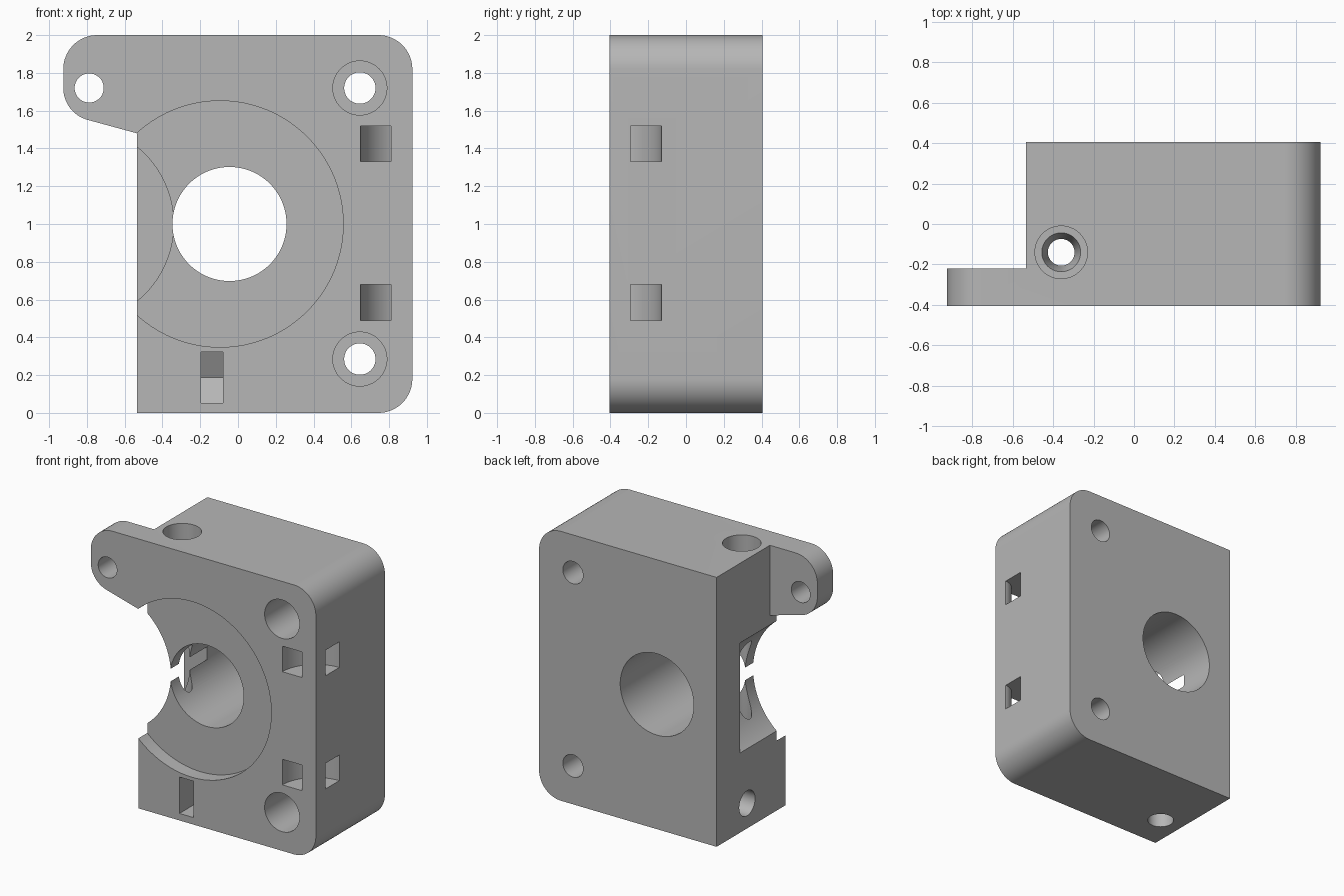
import bpy, bmesh
from math import sin, cos, radians, sqrt, tau

cube = bpy.data.objects.get("Cube")
if cube:
    bpy.data.objects.remove(cube, do_unlink=True)

grey = bpy.data.materials.new("light_grey_plastic")
grey.use_nodes = True
colour = (0.47, 0.47, 0.47, 1)
grey.diffuse_color = colour
grey.node_tree.nodes["Principled BSDF"].inputs["Base Color"].default_value = colour

LEFT, RIGHT, FRONT, BACK = -0.535, 0.923, -0.405, 0.405


def arc(cx, cy, r, start, end, steps=16):
    """Points along an arc, angles in degrees."""
    angles = [radians(start + (end - start) * i / steps) for i in range(steps + 1)]
    return [(cx + r * cos(a), cy + r * sin(a)) for a in angles]


def circle(cx, cy, r, steps=80):
    return arc(cx, cy, r, 0, 360, steps)[:-1]


def finish(bm, name):
    bmesh.ops.recalc_face_normals(bm, faces=bm.faces)
    mesh = bpy.data.meshes.new(name)
    bm.to_mesh(mesh)
    bm.free()
    mesh.materials.append(grey)
    obj = bpy.data.objects.new(name, mesh)
    bpy.context.collection.objects.link(obj)
    return obj


def prism(name, points, axis, low, high):
    """Extrude a 2D outline along one axis."""
    place = {"X": lambda p, d: (d, p[0], p[1]),
             "Y": lambda p, d: (p[0], d, p[1]),
             "Z": lambda p, d: (p[0], p[1], d)}[axis]
    bm = bmesh.new()
    a = [bm.verts.new(place(p, low)) for p in points]
    b = [bm.verts.new(place(p, high)) for p in points]
    bm.faces.new(a)
    bm.faces.new(b)
    for i in range(len(points)):
        j = (i + 1) % len(points)
        bm.faces.new((a[i], a[j], b[j], b[i]))
    return finish(bm, name)


def stepped_bore(name, x, y, profile, steps=64):
    """Upright turned cutter from (height, radius) pairs."""
    bm = bmesh.new()
    rings = [[bm.verts.new((x + r * cos(tau * i / steps), y + r * sin(tau * i / steps), z))
              for i in range(steps)] for z, r in profile]
    for a, b in zip(rings, rings[1:]):
        for i in range(steps):
            j = (i + 1) % steps
            bm.faces.new((a[i], a[j], b[j], b[i]))
    bm.faces.new(rings[0])
    bm.faces.new(rings[-1])
    return finish(bm, name)


# Housing outline with rounded corners and the ear
outline = [(LEFT, 0)]
outline += arc(RIGHT - 0.18, 0.18, 0.18, -90, 0)
outline += arc(RIGHT - 0.18, 1.82, 0.18, 0, 90)
outline += arc(-0.745, 1.82, 0.18, 90, 180)
outline += arc(-0.75, 1.72, 0.175, 180, 255)
outline += [(LEFT, 1.48)]
housing = prism("extruder_housing", outline, "Y", FRONT, BACK)

cutters = []


def cut(*args):
    cutters.append(prism(*args))


# Space behind the ear
cut("ear_relief", [(-1.2, 1.2), (LEFT, 1.2), (LEFT, 2.2), (-1.2, 2.2)], "Y", -0.22, 0.6)

# Round front recess, idler pocket and drive bore
cut("front_recess", circle(-0.095, 1, 0.652, 128), "Y", -0.6, -0.3)
cut("idler_pocket", circle(-0.868, 1, 0.527, 128), "Y", -0.6, 0.13)
cut("drive_bore", circle(-0.045, 1, 0.302, 96), "Y", -0.6, 0.6)

# Mounting screw holes with deep counterbores
cut("ear_hole", circle(-0.788, 1.72, 0.077), "Y", -0.6, 0.6)
for z in (0.285, 1.72):
    cut("screw_hole", circle(0.645, z, 0.083), "Y", -0.6, 0.6)
    cut("screw_counterbore", circle(0.645, z, 0.143), "Y", -0.6, 0.2)

# Curved tie tunnels around the front edge
tunnel = arc(RIGHT, FRONT, 0.275, 80, 190, 40) + arc(RIGHT, FRONT, 0.112, 190, 80, 40)
for z in (0.585, 1.425):
    cut("tie_tunnel", tunnel, "Z", z - 0.095, z + 0.095)

# Tension screw hole and its hexagonal nut slot
nut_y, nut_z, flat = 0.047, 0.187, 0.135
side = flat / sqrt(3)
cut("tension_screw_hole", circle(nut_y, nut_z, 0.093, 48), "X", -0.8, 0.1)
cut("nut_slot", [(-0.6, nut_z - flat), (nut_y + side, nut_z - flat), (nut_y + 2 * side, nut_z),
                 (nut_y + side, nut_z + flat), (-0.6, nut_z + flat)], "X", -0.197, -0.08)

# Filament path from top to bottom
cutters.append(stepped_bore("filament_path", -0.36, -0.14,
                            [(-0.1, 0.09), (0.3, 0.09), (0.4, 0.066), (1.55, 0.066),
                             (1.65, 0.096), (1.651, 0.13), (2.1, 0.13)]))

# Apply all the cuts
bpy.ops.object.select_all(action="DESELECT")
bpy.context.view_layer.objects.active = housing
housing.select_set(True)
for cutter in cutters:
    cutter.hide_render = True
    mod = housing.modifiers.new(cutter.name, "BOOLEAN")
    mod.operation = "DIFFERENCE"
    mod.solver = "EXACT"
    mod.object = cutter
    bpy.ops.object.modifier_apply(modifier=mod.name)
for cutter in cutters:
    bpy.data.objects.remove(cutter, do_unlink=True)

bpy.ops.object.shade_smooth_by_angle(angle=radians(25))
